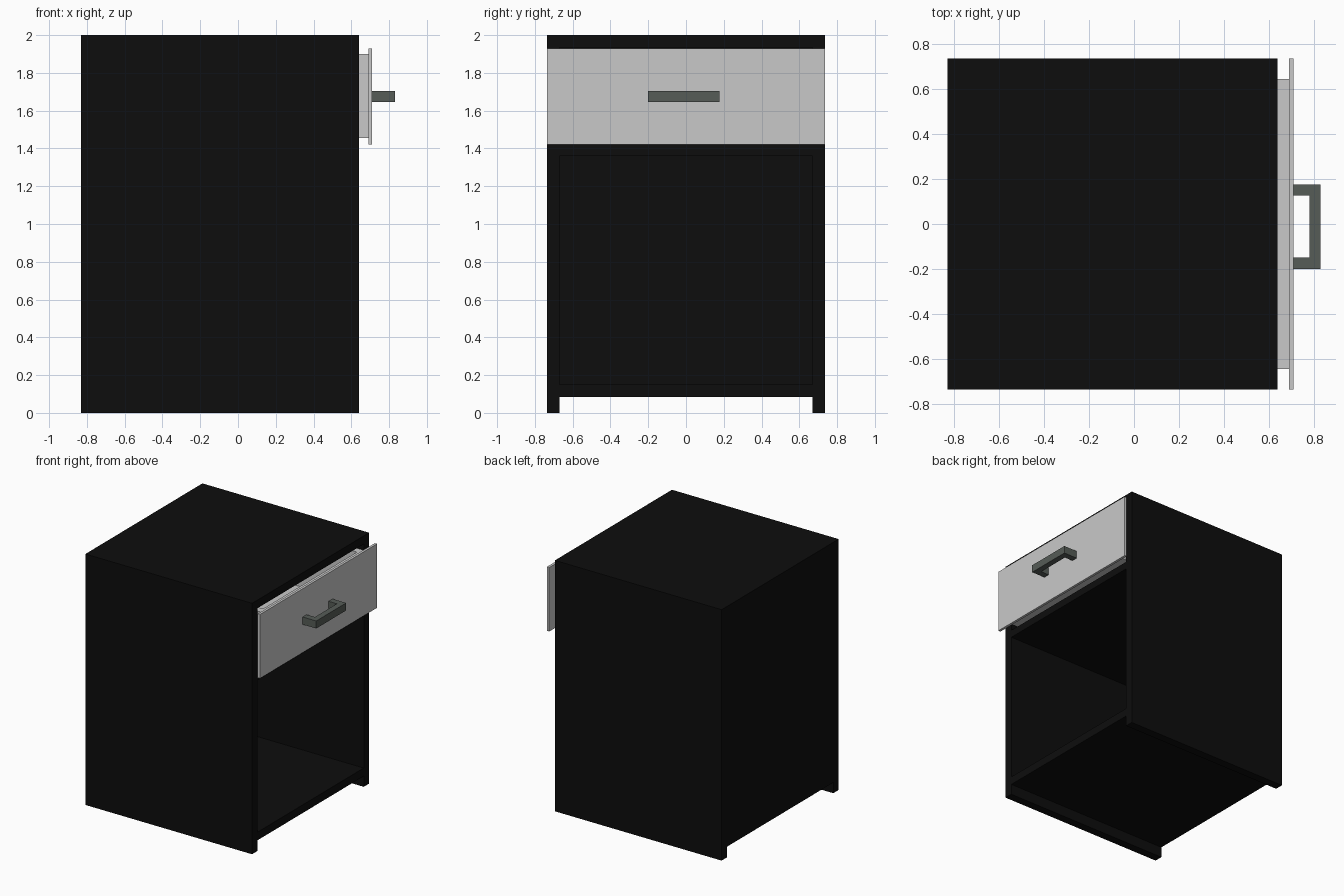
import bpy
import bmesh
from mathutils import Vector

cube = bpy.data.objects.get("Cube")
if cube:
    bpy.data.objects.remove(cube, do_unlink=True)


def material(name, rgb):
    m = bpy.data.materials.new(name)
    m.use_nodes = True
    m.diffuse_color = (*rgb, 1)
    m.node_tree.nodes["Principled BSDF"].inputs["Base Color"].default_value = (*rgb, 1)
    return m


black = material("black_board", (0.004, 0.004, 0.004))
white = material("pale_grey_board", (0.584, 0.584, 0.584))
metal = material("grey_metal", (0.093, 0.107, 0.095))


def add_object(name, bm, mat):
    mesh = bpy.data.meshes.new(name)
    bmesh.ops.recalc_face_normals(bm, faces=bm.faces)
    bm.to_mesh(mesh)
    bm.free()
    mesh.materials.append(mat)
    obj = bpy.data.objects.new(name, mesh)
    bpy.context.collection.objects.link(obj)


def box(name, x, y, z, mat):
    """Box spanning the given (low, high) ranges."""
    bm = bmesh.new()
    bmesh.ops.create_cube(bm, size=1)
    for v in bm.verts:
        v.co = Vector((a + (c + 0.5) * (b - a) for c, (a, b) in zip(v.co, (x, y, z))))
    add_object(name, bm, mat)


BACK, FRONT = -0.83, 0.64
SIDE, INNER = 0.737, 0.67

# Cabinet carcass, open towards +x
box("right_side_panel", (BACK, FRONT), (-SIDE, -INNER), (0, 2), black)
box("left_side_panel", (BACK, FRONT), (INNER, SIDE), (0, 2), black)
across = (-INNER, INNER)
box("top_panel", (BACK, FRONT), across, (1.935, 2), black)
box("bottom_panel", (BACK, FRONT), across, (0.085, 0.15), black)
box("middle_shelf", (BACK + 0.03, FRONT), across, (1.36, 1.42), black)
box("back_panel", (BACK, BACK + 0.03), across, (0.15, 1.935), black)

# Drawer, slightly pulled out
TRAY_BACK, TRAY_FRONT = -0.76, 0.69
TRAY, WALL = 0.647, 0.055
height = (1.455, 1.9)
box("drawer_front", (TRAY_FRONT, 0.71), (-SIDE, SIDE), (1.42, 1.93), white)
box("drawer_right_wall", (TRAY_BACK, TRAY_FRONT), (-TRAY, WALL - TRAY), height, white)
box("drawer_left_wall", (TRAY_BACK, TRAY_FRONT), (TRAY - WALL, TRAY), height, white)
tray_across = (WALL - TRAY, TRAY - WALL)
box("drawer_inner_front", (TRAY_FRONT - WALL, TRAY_FRONT), tray_across, height, white)
box("drawer_back_wall", (TRAY_BACK, TRAY_BACK + WALL), tray_across, height, white)
box("drawer_floor", (TRAY_BACK + WALL, TRAY_FRONT - WALL), tray_across, (1.455, 1.49), white)

# Bracket handle: U profile extruded upwards
profile = [(0.71, -0.2), (0.83, -0.2), (0.83, 0.177), (0.71, 0.177),
           (0.71, 0.127), (0.783, 0.127), (0.783, -0.15), (0.71, -0.15)]
bm = bmesh.new()
face = bm.faces.new([bm.verts.new((x, y, 1.645)) for x, y in profile])
top = bmesh.ops.extrude_face_region(bm, geom=[face])["geom"]
bmesh.ops.translate(bm, vec=(0, 0, 0.06),
                    verts=[v for v in top if isinstance(v, bmesh.types.BMVert)])
add_object("drawer_handle", bm, metal)
